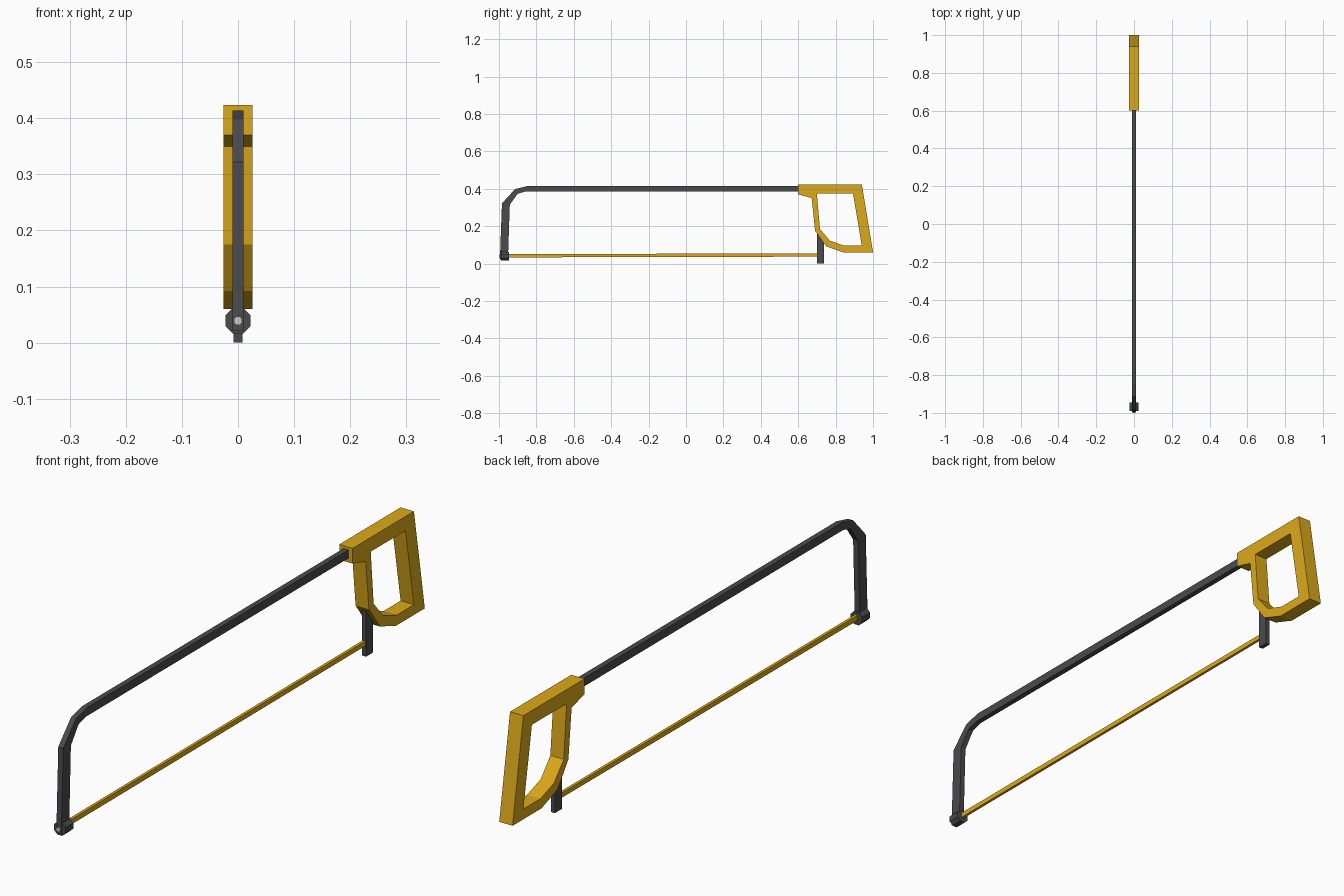
import bpy, bmesh
from math import pi
from mathutils import Matrix

if "Cube" in bpy.data.objects:
    bpy.data.objects.remove(bpy.data.objects["Cube"])


def material(name, color):
    m = bpy.data.materials.new(name)
    m.diffuse_color = (*color, 1)
    m.use_nodes = True
    m.node_tree.nodes["Principled BSDF"].inputs["Base Color"].default_value = m.diffuse_color
    return m


DARK = material("dark_steel", (0.07, 0.07, 0.075))
YELLOW = material("yellow_paint", (0.72, 0.40, 0.01))


def finish(name, bm, mat=None):
    bmesh.ops.recalc_face_normals(bm, faces=bm.faces)
    mesh = bpy.data.meshes.new(name)
    bm.to_mesh(mesh)
    bm.free()
    obj = bpy.data.objects.new(name, mesh)
    bpy.context.collection.objects.link(obj)
    if mat:
        mesh.materials.append(mat)
    return obj


def band(name, outer, inner, half, mat, closed=False):
    """Bar with a box section between two matching (y, z) side profiles."""
    bm = bmesh.new()
    rings = []
    for o, i in zip(outer, inner):
        rings.append([bm.verts.new((x, *p)) for x, p in
                      ((-half, o), (half, o), (half, i), (-half, i))])
    n = len(rings)
    for k in range(n if closed else n - 1):
        a, b = rings[k], rings[(k + 1) % n]
        for j in range(4):
            m = (j + 1) % 4
            bm.faces.new((a[j], a[m], b[m], b[j]))
    if not closed:
        bm.faces.new(rings[0])
        bm.faces.new(rings[-1])
    return finish(name, bm, mat)


def rod(name, y0, y1, z, radius, sides, mat=None):
    """Faceted cylinder lying along y."""
    bm = bmesh.new()
    bmesh.ops.create_cone(
        bm, cap_ends=True, segments=sides, radius1=radius, radius2=radius,
        depth=y1 - y0,
        matrix=Matrix.Translation((0, (y0 + y1) / 2, z))
        @ Matrix.Rotation(pi / 2, 4, 'X') @ Matrix.Rotation(pi / sides, 4, 'Z'))
    return finish(name, bm, mat)


# Closed pistol-style grip with its front collar
grip_outer = [(0.60, 0.424), (0.94, 0.424), (1.0, 0.06), (0.84, 0.06),
              (0.75, 0.092), (0.69, 0.175), (0.672, 0.35), (0.60, 0.37)]
grip_inner = [(0.70, 0.374), (0.893, 0.374), (0.94, 0.096), (0.845, 0.096),
              (0.77, 0.122), (0.716, 0.185), (0.701, 0.36), (0.70, 0.374)]
band("handle", grip_outer, grip_inner, 0.026, YELLOW, closed=True)

# Bent frame bar
band("frame_bar",
     [(0.64, 0.414), (-0.85, 0.414), (-0.914, 0.398), (-0.984, 0.322), (-0.995, 0.022)],
     [(0.64, 0.385), (-0.86, 0.385), (-0.90, 0.373), (-0.942, 0.315), (-0.952, 0.022)],
     0.0098, DARK)

# Rear blade post running into the handle
band("rear_post", [(0.70, 0.0), (0.70, 0.175)], [(0.739, 0.0), (0.739, 0.14)], 0.008, DARK)

# Blade
band("blade", [(-0.97, 0.051), (0.72, 0.054)], [(-0.97, 0.033), (0.72, 0.037)], 0.005, YELLOW)

# Front blade clamp and pin
rod("front_clamp", -0.99, -0.946, 0.039, 0.0245, 8, DARK)
rod("clamp_pin", -1.0, -0.95, 0.039, 0.008, 8)
